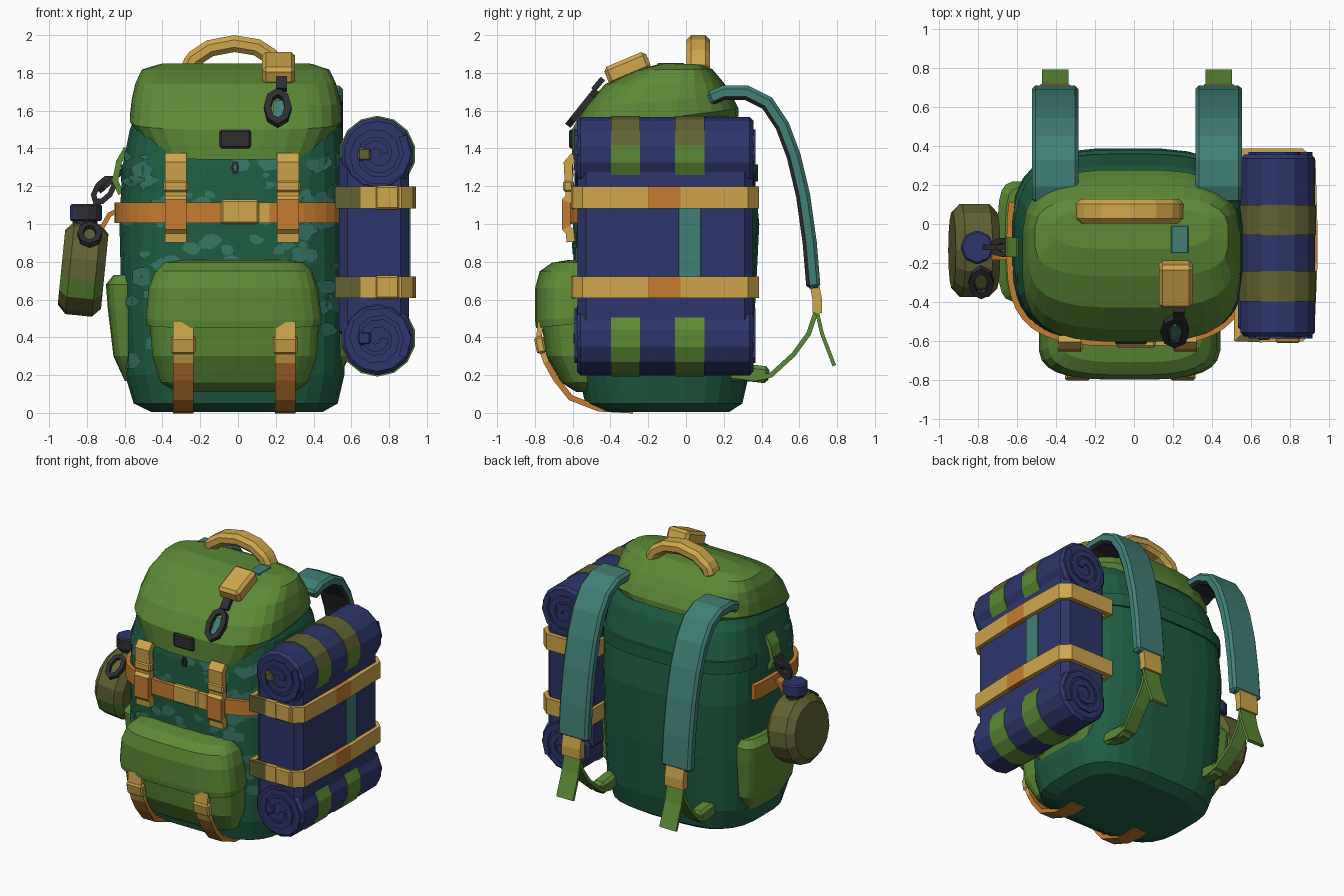
import bpy, bmesh, math, random
from mathutils import Vector, Matrix
from mathutils.bvhtree import BVHTree

if "Cube" in bpy.data.objects:
    bpy.data.objects.remove(bpy.data.objects["Cube"])

random.seed(4)
X, Y, Z = Vector((1, 0, 0)), Vector((0, 1, 0)), Vector((0, 0, 1))


def material(name, rgb):
    m = bpy.data.materials.new(name)
    m.diffuse_color = [((c / 255 + 0.055) / 1.055) ** 2.4 for c in rgb] + [1]
    m.use_nodes = True
    m.node_tree.nodes["Principled BSDF"].inputs["Base Color"].default_value = m.diffuse_color
    return m


DARK = material("dark green", (30, 93, 66))
GREEN = material("leaf green", (92, 138, 54))
TAN = material("tan", (207, 166, 76))
ORANGE = material("orange", (198, 124, 48))
NAVY = material("navy", (46, 54, 108))
TEAL = material("teal", (64, 128, 118))
OLIVE = material("olive", (97, 98, 50))
BLACK = material("charcoal", (46, 46, 50))
SPOT = material("camo teal", (54, 118, 102))


def finish(name, bm, mats, bevel=0):
    bmesh.ops.recalc_face_normals(bm, faces=bm.faces)
    me = bpy.data.meshes.new(name)
    bm.to_mesh(me)
    bm.free()
    for m in mats:
        me.materials.append(m)
    ob = bpy.data.objects.new(name, me)
    bpy.context.collection.objects.link(ob)
    if bevel:
        mod = ob.modifiers.new("bevel", "BEVEL")
        mod.width, mod.segments, mod.limit_method = bevel, 1, "ANGLE"
    return ob


def oval(x0, x1, y0, y1, e, a):
    """Point on a rounded-rectangle outline at angle a."""
    c, s = math.cos(a), math.sin(a)
    f = lambda v: math.copysign(abs(v) ** (2 / e), v)
    return (x0 + x1) / 2 + (x1 - x0) / 2 * f(c), (y0 + y1) / 2 + (y1 - y0) / 2 * f(s)


def loft(name, rings, mat, e=3.3, n=28):
    """Rings of (z front, z back, x0, x1, y0, y1) skinned into a closed shell."""
    bm = bmesh.new()
    rows = []
    for zf, zb, x0, x1, y0, y1 in rings:
        row = []
        for i in range(n):
            x, y = oval(x0, x1, y0, y1, e, 2 * math.pi * (i + 0.5) / n)
            row.append(bm.verts.new((x, y, zf + (zb - zf) * (y - y0) / (y1 - y0))))
        rows.append(row)
    for a, b in zip(rows, rows[1:]):
        for i in range(n):
            j = (i + 1) % n
            bm.faces.new((a[i], a[j], b[j], b[i]))
    bm.faces.new(rows[0])
    bm.faces.new(rows[-1])
    return finish(name, bm, [mat])


def strap(name, pts, wdir, width, thick, mats, closed=False, bevel=0, under=None):
    """Flat band along a path; mats is one material or one per segment."""
    pts = [Vector(p) for p in pts]
    n = len(pts)
    seg = n if closed else n - 1
    mats = mats if isinstance(mats, list) else [mats] * seg
    used = list(dict.fromkeys(mats + ([under] if under else [])))
    bm = bmesh.new()
    rows = []
    for i, p in enumerate(pts):
        d0 = (p - pts[i - 1]).normalized() if i or closed else None
        d1 = (pts[(i + 1) % n] - p).normalized() if i < n - 1 or closed else None
        t = ((d0 or d1) + (d1 or d0)).normalized()
        side = wdir.cross(t).normalized() / max(0.5, t.dot(d0 or d1))
        w, h = wdir.normalized() * width / 2, side * thick / 2
        rows.append([bm.verts.new(p + q) for q in (w + h, w - h, -w - h, -w + h)])
    for i in range(seg):
        a, b = rows[i], rows[(i + 1) % n]
        for k in range(4):
            f = bm.faces.new((a[k], a[(k + 1) % 4], b[(k + 1) % 4], b[k]))
            f.material_index = used.index(under if under and k == 1 else mats[i])
    if not closed:
        bm.faces.new(rows[0]).material_index = used.index(mats[0])
        bm.faces.new(rows[-1]).material_index = used.index(mats[-1])
    return finish(name, bm, used, bevel)


def block(name, loc, size, mat, rot=0, bevel=0.01):
    bm = bmesh.new()
    bmesh.ops.create_cube(bm, size=1, matrix=Matrix.Translation(loc)
                          @ Matrix.Rotation(rot, 4, "X") @ Matrix.Diagonal((*size, 1)))
    return finish(name, bm, [mat], bevel)


def drum(name, loc, r, depth, axis, mats, n=14, bevel=0, rule=None):
    bm = bmesh.new()
    rot = axis.to_track_quat("Z", "Y").to_matrix().to_4x4()
    bmesh.ops.create_cone(bm, cap_ends=True, segments=n, radius1=r, radius2=r, depth=depth,
                          matrix=Matrix.Translation(loc) @ rot)
    for f in bm.faces:
        f.material_index = int(bool(rule and rule(f.calc_center_median())))
    return finish(name, bm, mats, bevel)


def link(name, c, u, v, a, b, t, mat, n=8):
    """Oval ring in the plane of u and v."""
    pts = [Vector(c) + u * a * math.cos(k * 2 * math.pi / n) + v * b * math.sin(k * 2 * math.pi / n)
           for k in range(n)]
    return strap(name, pts, u.cross(v), t, t, mat, closed=True)


# main bag
body = loft("bag_body", [
    (.005, .005, -.46, .45, -.44, .23), (.05, .05, -.555, .53, -.535, .3), (.2, .2, -.6, .565, -.57, .335),
    (.6, .6, -.62, .57, -.595, .37), (1.0, 1.0, -.63, .57, -.6, .39), (1.3, 1.3, -.615, .57, -.59, .36),
    (1.5, 1.5, -.575, .555, -.555, .3), (1.68, 1.68, -.5, .48, -.44, .2), (1.8, 1.8, -.4, .4, -.25, .12)], DARK)

# lid, tilted so the front hangs lower than the back
loft("lid", [
    (1.37, 1.61, -.46, .44, -.55, .2), (1.34, 1.57, -.49, .47, -.605, .28), (1.5, 1.61, -.575, .55, -.605, .28),
    (1.62, 1.68, -.565, .545, -.54, .245), (1.74, 1.75, -.545, .52, -.43, .2), (1.815, 1.82, -.51, .485, -.27, .14),
    (1.85, 1.845, -.41, .39, -.13, .08)], GREEN)

# camouflage plates on the front of the bag
tree = BVHTree.FromPolygons([v.co for v in body.data.vertices], [p.vertices for p in body.data.polygons])
bm = bmesh.new()
for k in range(125):
    cx, cz, r = random.uniform(-.6, .53), random.uniform(.25, 1.36), random.uniform(.015, .048)
    if abs(cx + .02) < .42 and cz < .78:
        continue
    ring = []
    for i in range(8):
        a, q = i * math.pi / 4, r * random.uniform(.6, 1.2)
        hit = tree.ray_cast(Vector((cx + 1.3 * q * math.cos(a), -2, cz + q * math.sin(a))), Y)
        if hit[0]:
            ring.append(bm.verts.new(hit[0] + hit[1] * math.copysign(.007, -hit[1].y)))
    if len(ring) > 4:
        bm.faces.new(ring)
finish("camouflage_spots", bm, [SPOT])

# front pocket and flap
loft("front_pocket", [
    (.11, .11, -.32, .29, -.58, -.4), (.16, .16, -.41, .37, -.66, -.4), (.3, .3, -.455, .42, -.74, -.4),
    (.5, .5, -.47, .43, -.77, -.4), (.6, .6, -.45, .42, -.77, -.4)], GREEN, 3.2)
loft("front_pocket_flap", [
    (.46, .5, -.46, .42, -.77, -.4), (.45, .49, -.485, .44, -.795, -.4), (.49, .52, -.49, .445, -.8, -.4),
    (.66, .66, -.475, .425, -.8, -.4), (.75, .75, -.44, .395, -.775, -.4), (.795, .795, -.39, .35, -.71, -.4),
    (.81, .81, -.3, .27, -.62, -.42)], GREEN, 3.2)

# side pockets
for name, s, o in (("left_side_pocket", -1, 0), ("right_side_pocket", 1, -.07)):
    rings = []
    for z, x, y0, y1 in ((.17, .6, -.28, .1), (.3, .66, -.36, .18), (.55, .69, -.39, .21),
                         (.68, .7, -.4, .22), (.73, .66, -.37, .19)):
        xs = sorted((s * (x + o), s * .45))
        rings.append((z, z, xs[0], xs[1], y0, y1))
    loft(name, rings, GREEN, 4, 20)

# belt round the front, and the seam ledge on the back
belt, cols = [], []
for i in range(25):
    a = math.radians(165 + 210 * i / 24)
    x, y = oval(-.64, .58, -.612, .395, 3.3, a)
    belt.append((x, y, 1.06))
    cols.append(TAN if -.2 < x < .1 and y < 0 else ORANGE)
strap("front_belt", belt, Z, .11, .03, cols[:-1])
seam = [(*oval(-.615, .57, -.59, .37, 3.3, math.radians(10 + 8 * i)), 1.27) for i in range(21)]
strap("back_seam", seam, Z, .09, .02, DARK)
block("belt_buckle", (.01, -.615, 1.065), (.2, .04, .13), TAN)

# lid straps and pocket straps in pairs
for side, x, px in (("left", -.33, -.29), ("right", .265, .25)):
    p = [(1.36, -.59), (1.32, -.625), (1.14, -.615), (1.12, -.635), (.98, -.635), (.96, -.615), (.905, -.61)]
    strap(side + "_lid_strap", [(x, y, z) for z, y in p], X, .115, .045, [TAN, TAN, TAN, ORANGE, TAN, TAN])
    block(side + "_lid_strap_keeper", (x, -.625, 1.2), (.13, .05, .06), TAN)
    p = [(-.77, .48), (-.78, .38), (-.74, .27), (-.69, .18), (-.61, .08), (-.46, .022), (-.28, .012)]
    strap(side + "_pocket_strap", [(px, y, z) for y, z in p], X, .11, .03, [TAN, TAN] + [ORANGE] * 4)
    block(side + "_pocket_buckle", (px, -.772, .36), (.13, .05, .09), TAN, .2)

# lid fittings
strap("carry_handle", [(-.265, .065, 1.8), (-.24, .065, 1.87), (-.15, .065, 1.93), (-.02, .065, 1.955),
                       (.1, .065, 1.935), (.185, .065, 1.88), (.225, .065, 1.8)], Y, .125, .088, TAN, bevel=.025)
block("lid_patch", (-.015, -.602, 1.45), (.165, .035, .1), BLACK)
block("lid_clip", (.215, -.31, 1.825), (.175, .24, .1), TAN, .4, .02)
block("lid_clip_loop", (.235, -.08, 1.846), (.09, .14, .015), TEAL, 0, .004)
U = Vector((0, .62, .78))
link("lid_carabiner", (.21, -.55, 1.615), X, U, .055, .1, .035, BLACK)
strap("carabiner_hanger", [(.23, -.44, 1.77), (.23, -.49, 1.71)], X, .06, .03, BLACK)
strap("carabiner_tag", [(.215, -.59, 1.55), (.22, -.515, 1.65)], X, .06, .02, TEAL)
link("zip_pull", (-.015, -.605, 1.3), X, Z, .015, .03, .012, BLACK, 6)

# bedroll: two rolled ends joined by a flat slab
block("bedroll_slab", (.72, -.11, .885), (.37, .93, 1.0), NAVY, 0, .045)
for end, z, s in (("upper", 1.37, 1), ("lower", .395, -1)):
    c = Vector((.738, -.11, z))
    drum(end + "_bedroll", c, .196, .935, Y, [NAVY], 14, .02)
    spiral = []
    for i in range(22):
        a, r = i * math.pi / 5, .035 + .13 * i / 21
        spiral.append(c + Vector((r * math.cos(a), 0, s * r * math.sin(a))))
    strap(end + "_bedroll_spiral", spiral, Y, .958, .04, NAVY)
    block(end + "_bedroll_core", c + Vector((-.07, -.465, 0)), (.07, .04, .07), OLIVE if s > 0 else NAVY)
    for tag, y in (("front", -.32), ("back", .02)):
        drum(f"{end}_bedroll_{tag}_band", (c.x, y, z), .203, .155, Y, [OLIVE, GREEN], 14, 0,
             lambda p, s=s: s < 0 or p.z < 1.4)
block("bedroll_stripe", (.907, .02, .9), (.01, .12, .4), TEAL, 0, .002)
for tag, z in (("upper", 1.14), ("lower", .665)):
    loop = [(.53, -.585), (.65, -.59), (.86, -.585), (.91, -.54), (.925, -.2), (.925, -.03), (.915, .32),
            (.86, .37), (.53, .37)]
    strap(tag + "_bedroll_strap", [(x, y, z) for x, y in loop], Z, .115, .035,
          [OLIVE, TAN, TAN, TAN, ORANGE, TAN, TAN, TAN, TAN], closed=True)
    block(tag + "_bedroll_buckle", (.79, -.595, z), (.13, .03, .125), TAN)

# shoulder straps with buckles and tails
for side, x in (("left", -.405), ("right", .435)):
    p = [(.12, 1.66), (.2, 1.695), (.32, 1.695), (.43, 1.64), (.51, 1.52), (.57, 1.36), (.62, 1.15),
         (.655, .9), (.675, .66)]
    strap(side + "_shoulder_strap", [(x, y, z) for y, z in p], X, .24, .075, TEAL, bevel=.018, under=BLACK)
    strap(side + "_shoulder_buckle", [(x, .68, .68), (x, .695, .6), (x, .695, .53)], X, .15, .05, TAN)
    strap(side + "_strap_tail", [(x, .69, .55), (x, .72, .42), (x, .785, .25)], X, .135, .02, GREEN)
    k = x * .95
    strap(side + "_lower_strap", [(x, .69, .54), (x, .65, .42), (x, .57, .31), (k, .45, .2), (k, .36, .18),
                                  (k, .22, .2)], X, .1, .025, GREEN)
    strap(side + "_strap_anchor", [(k, .2, .21), (k, .31, .215), (k, .44, .2)], X, .1, .09, GREEN, bevel=.02)

# canteen hanging on the left
drum("canteen", (-.82, -.135, .76), .245, .23, Vector((1, 0, -.1)), [OLIVE, GREEN], 14, .045,
     lambda p: p.y < -.25 and .58 < p.z < .7)
drum("canteen_neck", (-.81, -.12, 1.0), .065, .06, Z, [BLACK], 8)
drum("canteen_cap", (-.805, -.12, 1.06), .088, .09, Z, [NAVY, BLACK], 8, .01, lambda p: p.y < -.16)
link("canteen_ring", (-.785, -.3, .945), X, Vector((0, .8, .6)), .05, .08, .03, BLACK)
link("chain_link", (-.71, -.12, 1.18), Vector((.8, 0, -.6)), Vector((.6, 0, .8)), .04, .075, .028, BLACK)
link("chain_hook", (-.67, -.12, 1.23), Y, Vector((.75, 0, .66)), .035, .07, .028, BLACK)
strap("canteen_hanger", [(-.59, -.12, 1.4), (-.63, -.12, 1.33), (-.65, -.12, 1.23), (-.62, -.12, 1.16)],
      Y, .1, .03, GREEN)
strap("canteen_tether", [(-.62, -.15, 1.08), (-.68, -.15, 1.05), (-.72, -.15, .98)], Y, .07, .025, ORANGE)
